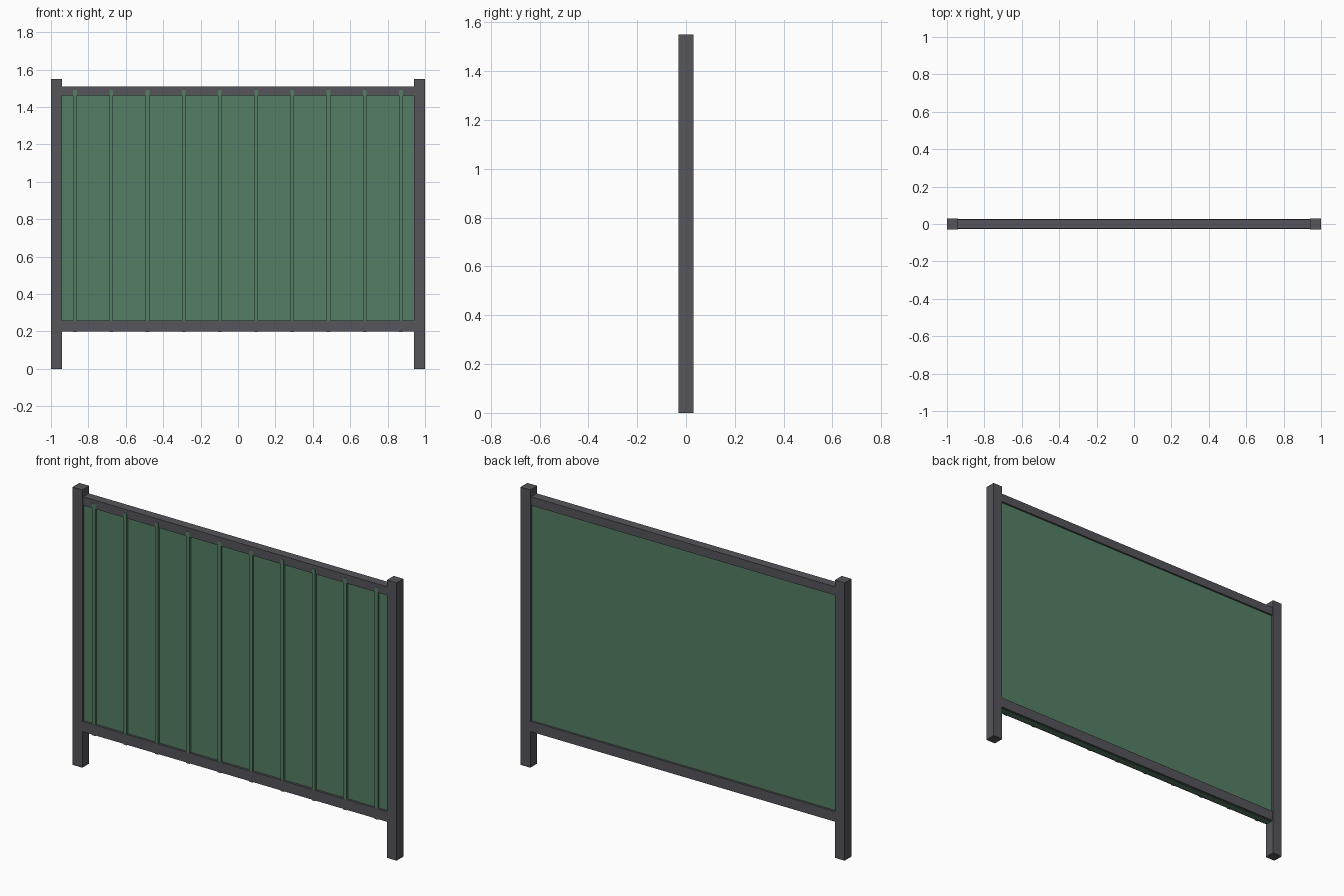
import bpy

if "Cube" in bpy.data.objects:
    bpy.data.objects.remove(bpy.data.objects["Cube"])


def material(name, rgb):
    m = bpy.data.materials.new(name)
    m.diffuse_color = (*rgb, 1)
    m.use_nodes = True
    m.node_tree.nodes["Principled BSDF"].inputs["Base Color"].default_value = m.diffuse_color
    return m


METAL = material("dark_metal", (0.09, 0.09, 0.105))
GREEN = material("green_sheet", (0.09, 0.21, 0.13))


def box(name, x, y, z, mat):
    """Axis-aligned box from (min, max) pairs."""
    bpy.ops.mesh.primitive_cube_add(
        size=1, location=[(a + b) / 2 for a, b in (x, y, z)])
    ob = bpy.context.object
    ob.name = name
    ob.scale = [b - a for a, b in (x, y, z)]
    bpy.ops.object.transform_apply(location=False, rotation=False, scale=True)
    ob.data.materials.append(mat)
    return ob


# Square end posts
for side, x in (("left", -0.97), ("right", 0.97)):
    box(side + "_post", (x - 0.03, x + 0.03), (-0.03, 0.03), (0, 1.55), METAL)

# Horizontal rails between the posts
box("top_rail", (-0.94, 0.94), (-0.025, 0.025), (1.462, 1.51), METAL)
box("bottom_rail", (-0.94, 0.94), (-0.0275, 0.0265), (0.2, 0.257), METAL)

# Infill sheet, running through the rails
box("infill_panel", (-0.94, 0.94), (-0.015, 0.015), (0.198, 1.49), GREEN)

# Vertical ribs on the front of the sheet
RIBS = 10
for i in range(RIBS):
    x = -0.872 + i * 1.744 / (RIBS - 1)
    box(f"rib_{i + 1}", (x - 0.01, x + 0.01), (-0.027, -0.014), (0.196, 1.49), GREEN)
